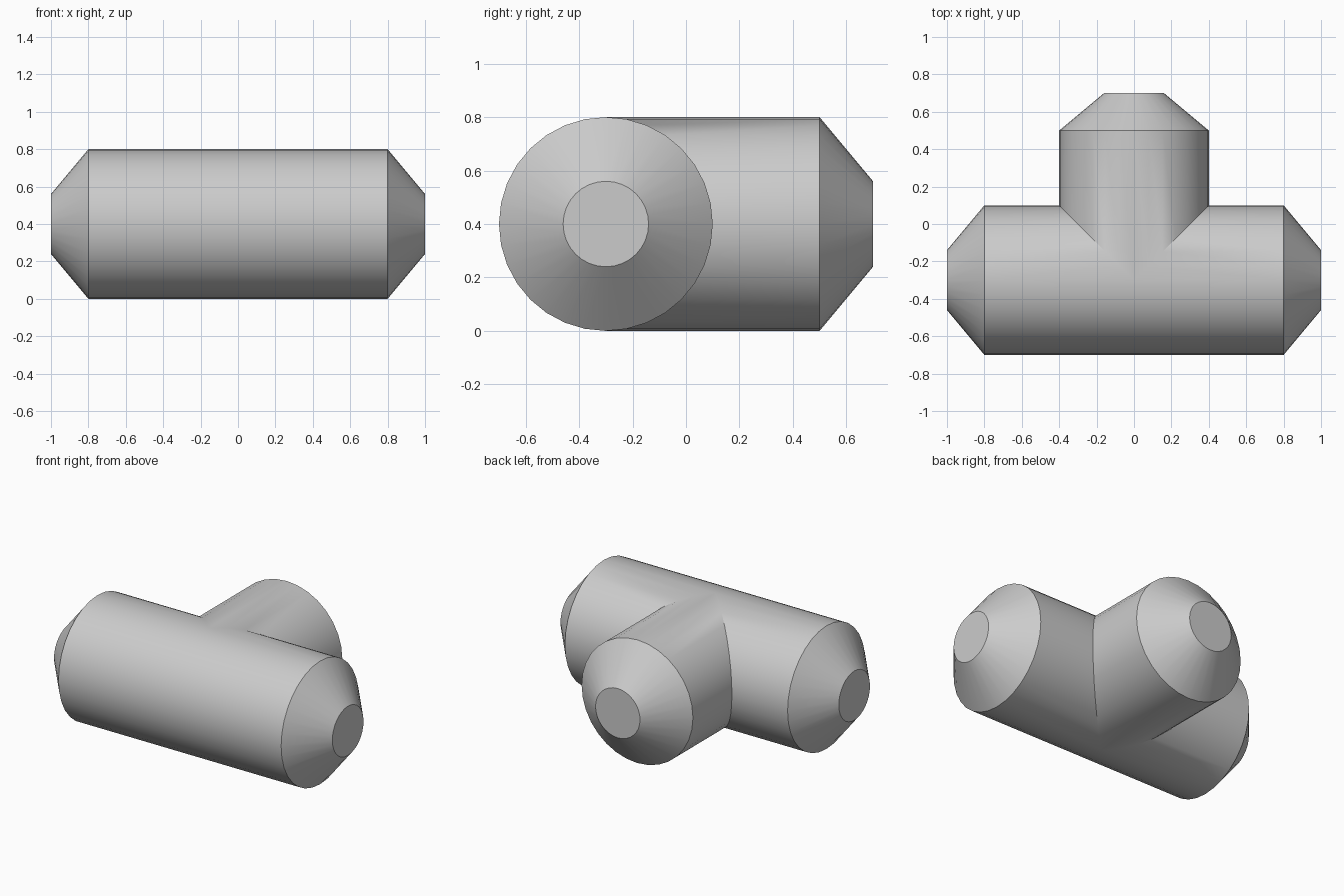
import bpy, bmesh, math

if "Cube" in bpy.data.objects:
    bpy.data.objects.remove(bpy.data.objects["Cube"])

SIDES, R, R_TIP = 32, 0.4, 0.16
CY, CZ = -0.3, 0.4          # centre of the junction

bm = bmesh.new()


def ring(place, radius):
    """One circle of vertices; place(u, w) maps cross-section to 3D."""
    out = []
    for i in range(SIDES):
        a = 2 * math.pi * i / SIDES
        out.append(bm.verts.new(place(radius * math.cos(a), radius * math.sin(a))))
    return out


def arm(places):
    """Mitred tube with a tapered, capped end."""
    rings = [ring(p, r) for p, r in zip(places, (R, R, R_TIP))]
    for a, b in zip(rings, rings[1:]):
        for i in range(SIDES):
            j = (i + 1) % SIDES
            bm.faces.new((a[i], a[j], b[j], b[i]))
    bm.faces.new(rings[-1])


# left and right run, mitred where the branch joins
for s in (-1, 1):
    arm([lambda u, w, s=s: (s * max(0, u), CY + u, CZ + w),
         lambda u, w, s=s: (s * 0.8, CY + u, CZ + w),
         lambda u, w, s=s: (s * 1.0, CY + u, CZ + w)])

# side branch
arm([lambda u, w: (u, CY + abs(u), CZ + w),
     lambda u, w: (u, 0.5, CZ + w),
     lambda u, w: (u, 0.7, CZ + w)])

bmesh.ops.remove_doubles(bm, verts=bm.verts, dist=1e-4)
bmesh.ops.recalc_face_normals(bm, faces=bm.faces)
mesh = bpy.data.meshes.new("pipe_tee")
bm.to_mesh(mesh)
bm.free()
tee = bpy.data.objects.new("pipe_tee", mesh)
bpy.context.collection.objects.link(tee)

# smooth tubes, crisp tapers and joints
bpy.context.view_layer.objects.active = tee
tee.select_set(True)
bpy.ops.object.shade_smooth_by_angle(angle=math.radians(30))
